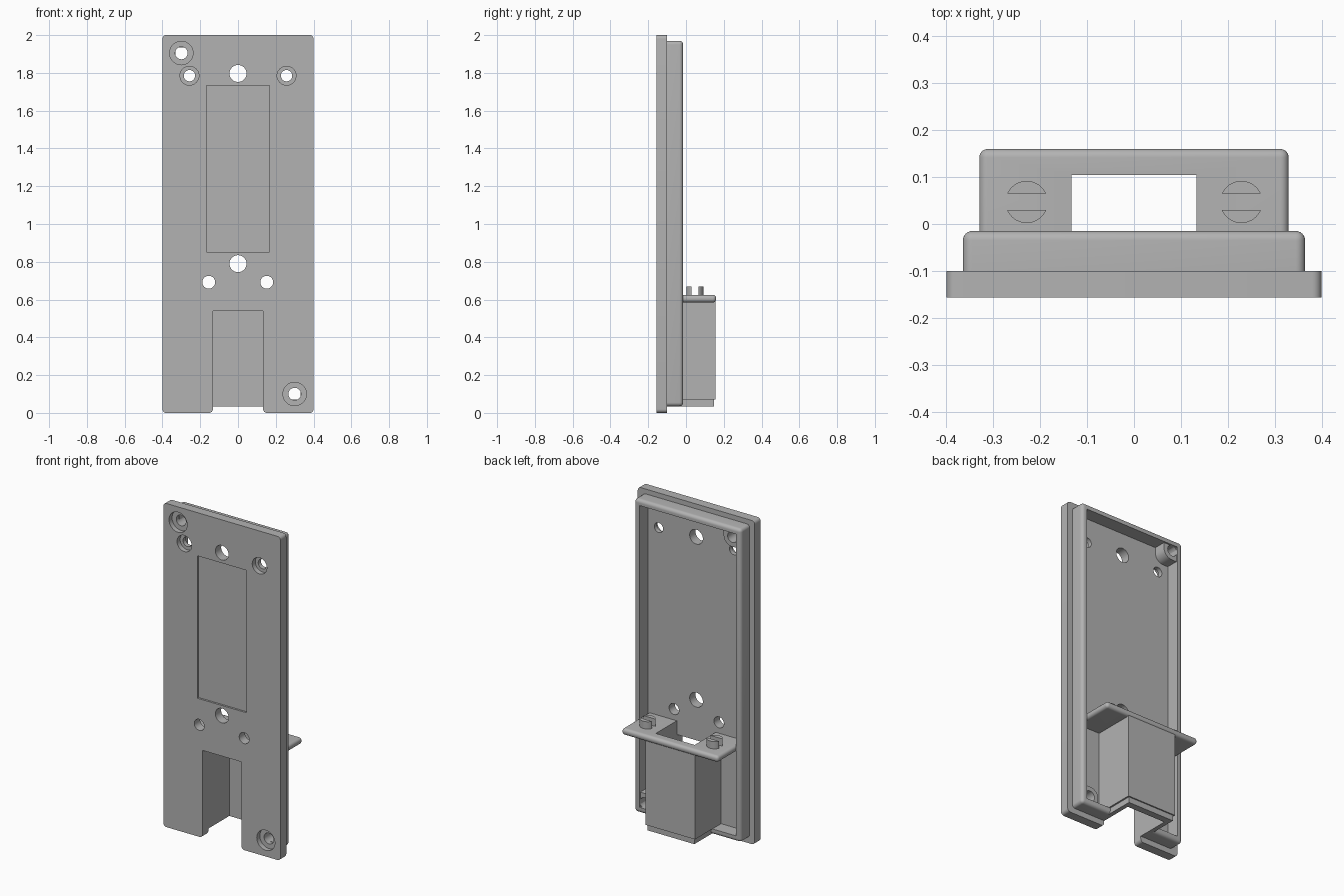
import bpy, bmesh, math
from mathutils import Matrix, Vector

old = bpy.data.objects.get("Cube")
if old:
    bpy.data.objects.remove(old, do_unlink=True)

grey = bpy.data.materials.new("plain grey")
grey.use_nodes = True
GREY = (0.45, 0.45, 0.45, 1)
grey.diffuse_color = GREY
grey.node_tree.nodes["Principled BSDF"].inputs["Base Color"].default_value = GREY


def finish(name, bm):
    mesh = bpy.data.meshes.new(name)
    bm.to_mesh(mesh)
    bm.free()
    mesh.materials.append(grey)
    ob = bpy.data.objects.new(name, mesh)
    bpy.context.collection.objects.link(ob)
    return ob


def block(name, x, y, z, radius=0, rule=None):
    """Box from ranges; edges whose signed midpoint passes the rule are rounded."""
    bm = bmesh.new()
    bmesh.ops.create_cube(bm, size=1)
    if rule:
        size = Vector((x[1] - x[0], y[1] - y[0], z[1] - z[0]))
    picked = []
    for e in bm.edges:
        mid = (e.verts[0].co + e.verts[1].co)
        if rule and rule(*[round(c) for c in mid]):
            picked.append(e)
    for v in bm.verts:
        v.co = [r[0] if c < 0 else r[1] for c, r in zip(v.co, (x, y, z))]
    if picked:
        bmesh.ops.bevel(bm, geom=picked, offset=radius, segments=6, profile=0.5,
                        affect='EDGES', clamp_overlap=True)
    return finish(name, bm)


def rod(name, centre, radius, length, along_y=True):
    bm = bmesh.new()
    turn = Matrix.Rotation(math.pi / 2, 4, 'X') if along_y else Matrix()
    bmesh.ops.create_cone(bm, cap_ends=True, segments=40, radius1=radius, radius2=radius,
                          depth=length, matrix=Matrix.Translation(centre) @ turn)
    return finish(name, bm)


def cut(ob, cutters):
    bpy.context.view_layer.objects.active = ob
    for c in cutters:
        m = ob.modifiers.new("cut", 'BOOLEAN')
        m.operation, m.solver, m.object = 'DIFFERENCE', 'EXACT', c
        bpy.ops.object.modifier_apply(modifier=m.name)


FRONT, FLOOR, RIM = -0.157, -0.1, -0.015
NOTCH = 0.133

# Main parts
plate = block("base_plate", (-0.4, 0.4), (FRONT, FLOOR), (0, 2), 0.02,
              lambda x, y, z: y == 0)
rim = block("rear_rim", (-0.365, 0.365), (FLOOR, RIM), (0.035, 1.97), 0.02,
            lambda x, y, z: y >= 0)
socket = block("socket_housing", (-0.17, 0.17), (FLOOR, 0.155), (0.07, 0.59))
lip = block("socket_lip", (-0.16, 0.16), (FLOOR, 0.147), (0.035, 0.07))
flange = block("socket_flange", (-0.33, 0.33), (FLOOR, 0.16), (0.585, 0.625), 0.018,
               lambda x, y, z: y > 0 or (y == 0 and x != 0))
bosses = [
    block("upper_screw_boss", (-0.34, -0.24), (FLOOR, -0.025), (1.845, 1.945), 0.055,
          lambda x, y, z: y == 0 and x > 0 and z < 0),
    block("lower_screw_boss", (0.24, 0.34), (FLOOR, -0.025), (0.06, 0.16), 0.055,
          lambda x, y, z: y == 0 and x < 0 and z > 0)]

# Cutters
helpers = []


def helper(ob):
    ob.hide_render = True
    helpers.append(ob)
    return ob


cavity = helper(block("cavity_cutter", (-0.33, 0.33), (FLOOR - 0.02, 0.1), (0.07, 1.935)))
notch = helper(block("notch_cutter", (-NOTCH, NOTCH), (-0.3, 0), (-0.1, 0.54)))
shaft = helper(block("shaft_cutter", (-NOTCH, NOTCH), (FLOOR - 0.0005, 0.105), (-0.1, 0.8)))
window = helper(block("window_cutter", (-0.168, 0.168), (-0.3, FRONT + 0.012), (0.853, 1.733)))
slot = helper(block("slot_cutter", (-0.4, 0.4), (0.03, 0.065), (0.6, 0.8)))

# Holes: x, z, radius, counterbore radius
holes = [(0, 1.797, 0.045, 0), (0, 0.79, 0.045, 0),
         (-0.155, 0.692, 0.034, 0), (0.152, 0.692, 0.034, 0),
         (-0.257, 1.785, 0.03, 0.05), (0.257, 1.785, 0.03, 0.05),
         (-0.3, 1.905, 0.033, 0.062), (0.3, 0.1, 0.033, 0.062)]
drills = []
sinks = []
for x, z, r, cb in holes:
    drills.append(helper(rod("drill_cutter", (x, 0, z), r, 1)))
    if cb:
        sinks.append(helper(rod("counterbore_cutter", (x, FRONT, z), cb, 0.06)))

cut(plate, [notch, window] + sinks + drills)
cut(rim, [cavity, notch])
cut(socket, [shaft])
cut(lip, [shaft])
cut(flange, [shaft])
for boss, drill in zip(bosses, drills[-2:]):
    cut(boss, [drill])

# Rounded lower corners of the notch
for side in (-1, 1):
    edge = side * NOTCH
    trim = helper(block("corner_cutter", sorted((edge - side * 0.01, edge + side * 0.02)),
                        (-0.3, FLOOR + 0.001), (-0.02, 0.02)))
    cut(trim, [helper(rod("corner_round", (edge + side * 0.02, -0.2, 0.02), 0.02, 0.5))])
    cut(plate, [trim])

# Slotted pegs on the flange
pegs = []
for side, label in ((-1, "right"), (1, "left")):
    peg = rod(label + "_slotted_peg", (side * 0.229, 0.047, 0.6475), 0.045, 0.045, False)
    peg.scale = (1, 1, 1)
    cut(peg, [slot])
    pegs.append(peg)

for h in helpers:
    bpy.data.objects.remove(h, do_unlink=True)

# Smooth shading on rounded surfaces, sharp elsewhere
bpy.ops.object.select_all(action='DESELECT')
for ob in [plate, rim, socket, lip, flange] + bosses + pegs:
    ob.select_set(True)
    bpy.context.view_layer.objects.active = ob
bpy.ops.object.shade_smooth_by_angle(angle=math.radians(35))
